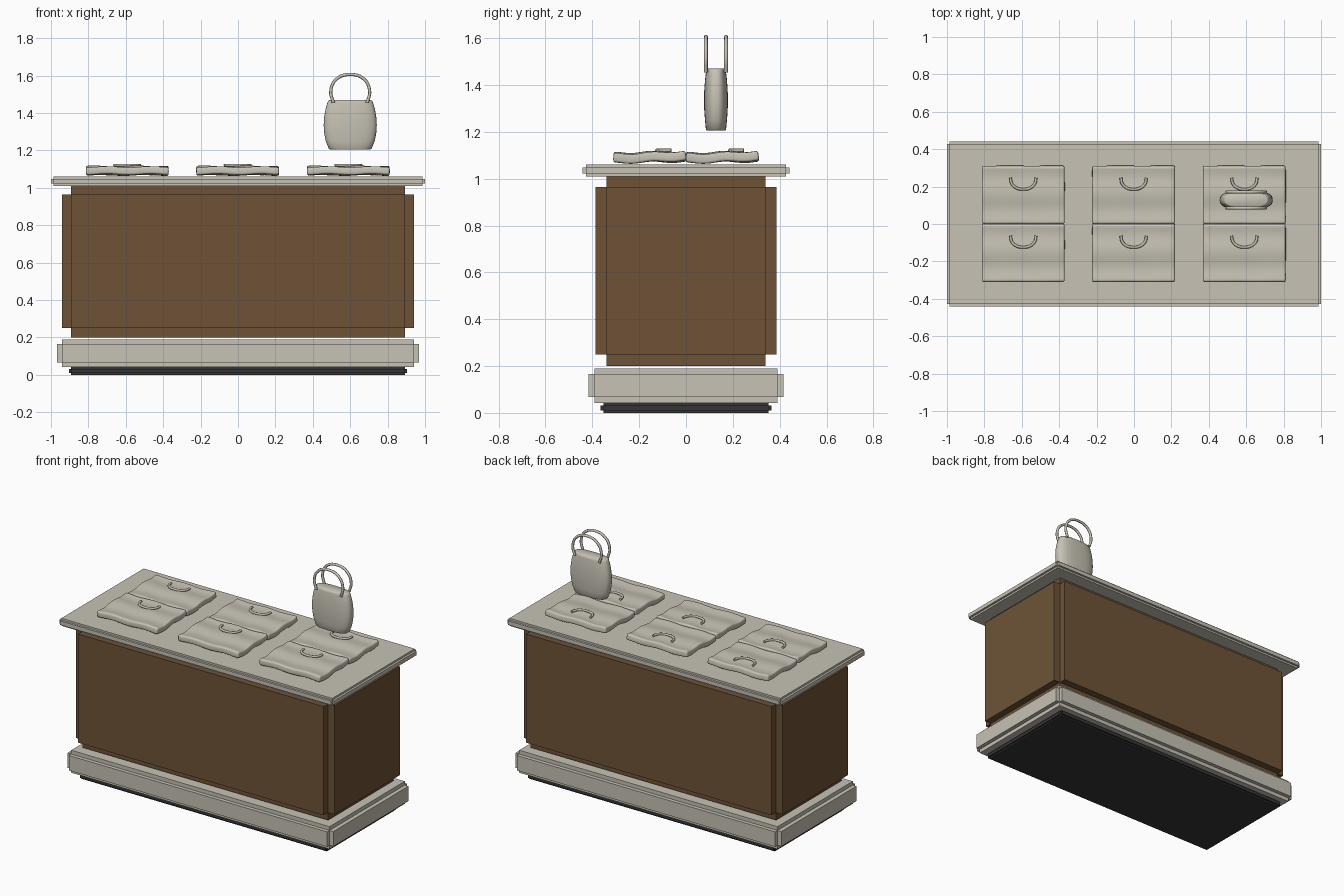
import bpy, bmesh, math
from mathutils import Vector

if "Cube" in bpy.data.objects:
    bpy.data.objects.remove(bpy.data.objects["Cube"])


def material(name, rgb):
    m = bpy.data.materials.new(name)
    m.diffuse_color = (*rgb, 1)
    m.use_nodes = True
    m.node_tree.nodes["Principled BSDF"].inputs["Base Color"].default_value = m.diffuse_color
    return m


STONE = material("warm_stone", (0.57, 0.54, 0.46))
WOOD = material("brown_wood", (0.155, 0.086, 0.038))
BLACK = material("dark_plinth", (0.035, 0.035, 0.035))


def finish(bm, name, mat):
    bmesh.ops.recalc_face_normals(bm, faces=bm.faces)
    me = bpy.data.meshes.new(name)
    bm.to_mesh(me)
    bm.free()
    ob = bpy.data.objects.new(name, me)
    bpy.context.collection.objects.link(ob)
    me.materials.append(mat)
    return ob


def smooth(ob, angle=40):
    bpy.ops.object.select_all(action='DESELECT')
    bpy.context.view_layer.objects.active = ob
    ob.select_set(True)
    bpy.ops.object.shade_smooth_by_angle(angle=math.radians(angle))


def panelled_block(name, inner, outer, mat):
    """Core box (x, y half sizes, z low, z high) with each face pushed out."""
    bm = bmesh.new()
    bmesh.ops.create_cube(bm, size=2)
    xi, yi, z0, z1 = inner
    xo, yo, zo0, zo1 = outer
    for v in bm.verts:
        v.co = (v.co.x * xi, v.co.y * yi, z1 if v.co.z > 0 else z0)
    for f in list(bm.faces):
        n = f.normal.copy()
        f.normal_update()
        n = f.normal.copy()
        if abs(n.x) > 0.5:
            d = xo - xi
        elif abs(n.y) > 0.5:
            d = yo - yi
        else:
            d = zo1 - z1 if n.z > 0 else z0 - zo0
        new = bmesh.ops.extrude_discrete_faces(bm, faces=[f])['faces'][0]
        bmesh.ops.translate(bm, verts=new.verts[:], vec=n * d)
    bmesh.ops.remove_doubles(bm, verts=bm.verts, dist=1e-5)
    return finish(bm, name, mat)


def tube(name, pts, radius, mat):
    """Smooth round handle along a few points."""
    cu = bpy.data.curves.new(name, 'CURVE')
    cu.dimensions = '3D'
    cu.bevel_depth = radius
    cu.bevel_resolution = 2
    cu.resolution_u = 5
    cu.use_fill_caps = True
    sp = cu.splines.new('BEZIER')
    sp.bezier_points.add(len(pts) - 1)
    for p, co in zip(sp.bezier_points, pts):
        p.co = co
        p.handle_left_type = p.handle_right_type = 'AUTO'
    ob = bpy.data.objects.new(name, cu)
    bpy.context.collection.objects.link(ob)
    cu.materials.append(mat)
    return ob


# Counter, bottom to top
panelled_block("plinth", (0.893, 0.352, 0.01, 0.032), (0.903, 0.365, 0.0, 0.042), BLACK)
panelled_block("base", (0.94, 0.391, 0.067, 0.165), (0.967, 0.416, 0.042, 0.19), STONE)
panelled_block("cabinet", (0.893, 0.339, 0.25, 0.965), (0.94, 0.386, 0.2, 1.01), WOOD)
panelled_block("countertop", (0.986, 0.428, 1.022, 1.048), (1.0, 0.442, 1.01, 1.06), STONE)


def flat_bag(i, cx, cy):
    """Softly wavy bag lying flat, with a U-shaped handle on top."""
    hx, hy, half = 0.221, 0.155, 0.02
    bm = bmesh.new()
    bmesh.ops.create_grid(bm, x_segments=20, y_segments=20, size=1)
    for v in bm.verts:
        u, w = v.co.x, v.co.y
        z = 0.004 * math.sin(5.5 * w + 1.2) + 0.003 * math.sin(6 * u + 2 * w) + 0.003 * w
        v.co = (cx + u * hx, cy + w * hy, 1.092 + z)
    ob = finish(bm, f"flat_bag_{i}", STONE)
    so = ob.modifiers.new("thickness", 'SOLIDIFY')
    so.thickness = half * 2
    so.offset = 0
    be = ob.modifiers.new("soft_edge", 'BEVEL')
    be.width = 0.01
    be.segments = 3
    be.limit_method = 'ANGLE'
    be.angle_limit = math.radians(50)
    smooth(ob, 60)
    path = [(-0.068, 0.092), (-0.062, 0.062), (-0.035, 0.037), (0, 0.031),
            (0.035, 0.037), (0.062, 0.062), (0.068, 0.092)]
    tube(f"flat_bag_handle_{i}", [(cx + x, cy + y, 1.121) for x, y in path], 0.0075, STONE)


i = 1
for cx in (-0.592, -0.002, 0.59):
    for cy in (-0.155, 0.155):
        flat_bag(i, cx, cy)
        i += 1

# Upright bag: stacked rounded sections (z, half width, half depth)
BX, BY = 0.6, 0.128
sections = [(1.205, 0.108, 0.040), (1.21, 0.115, 0.043), (1.25, 0.131, 0.047),
            (1.29, 0.139, 0.050), (1.335, 0.142, 0.051), (1.38, 0.139, 0.050),
            (1.42, 0.132, 0.047), (1.455, 0.122, 0.043), (1.466, 0.117, 0.041),
            (1.47, 0.108, 0.036)]
bm = bmesh.new()
N = 40
rings = []
for z, a, b in sections:
    ring = []
    for k in range(N):
        t = 2 * math.pi * k / N
        c, s = math.cos(t), math.sin(t)
        x = a * math.copysign(abs(c) ** 0.75, c)
        y = b * math.copysign(abs(s) ** 0.75, s)
        ring.append(bm.verts.new((BX + x, BY + y, z)))
    rings.append(ring)
for r0, r1 in zip(rings, rings[1:]):
    for k in range(N):
        bm.faces.new((r0[k], r0[(k + 1) % N], r1[(k + 1) % N], r1[k]))
bm.faces.new(rings[0])
bm.faces.new(rings[-1])
smooth(finish(bm, "upright_bag", STONE), 50)

# Two arched handles
arch = [(-0.09, 1.455), (-0.104, 1.515), (-0.075, 1.58), (0, 1.606),
        (0.075, 1.58), (0.104, 1.515), (0.09, 1.455)]
for side, y in (("front", BY - 0.043), ("back", BY + 0.043)):
    tube(f"upright_bag_handle_{side}", [(BX + x, y, z) for x, z in arch], 0.0085, STONE)
